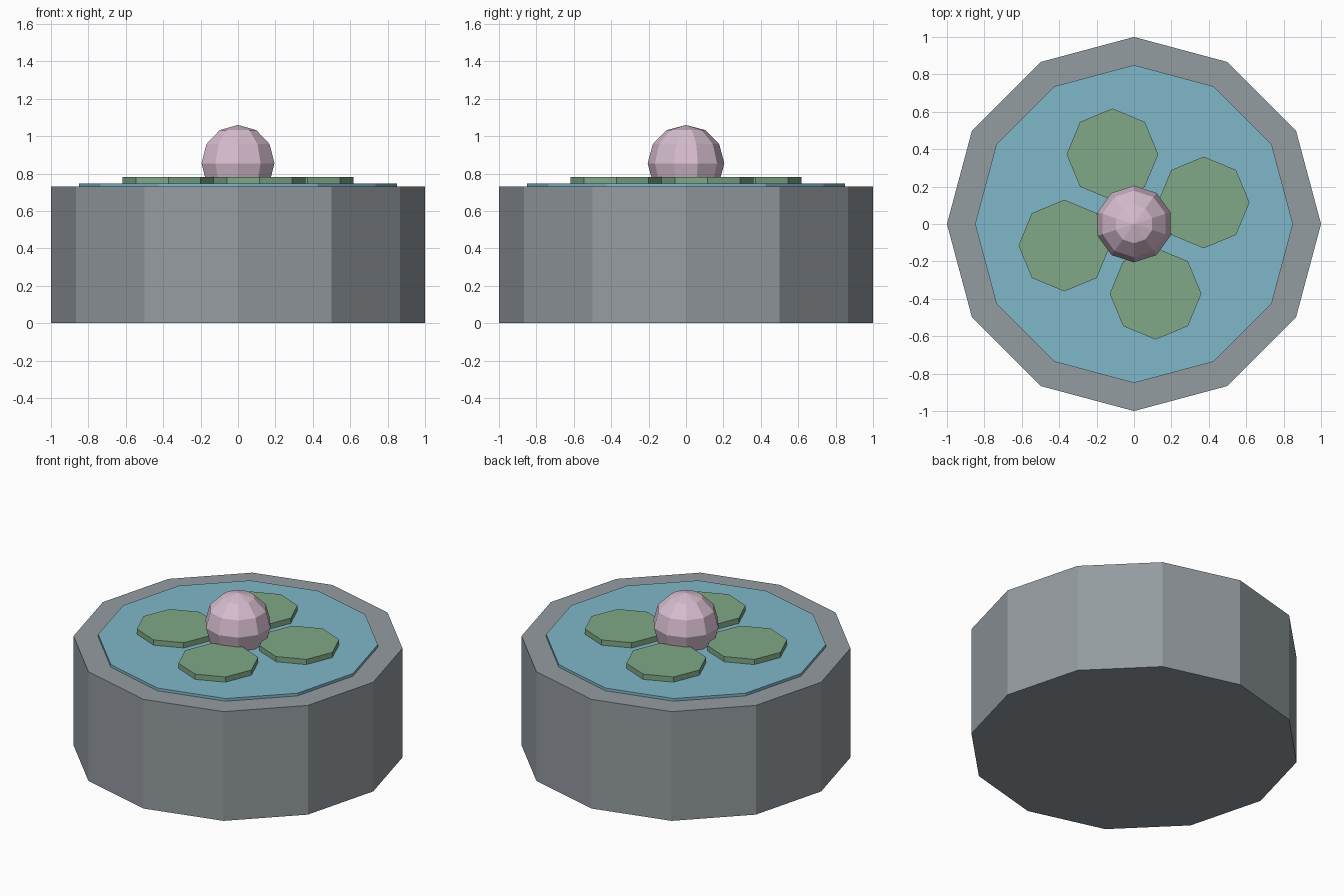
import bpy, math

if "Cube" in bpy.data.objects:
    bpy.data.objects.remove(bpy.data.objects["Cube"])


def material(name, srgb):
    lin = [((c + 0.055) / 1.055) ** 2.4 for c in srgb]
    m = bpy.data.materials.new(name)
    m.diffuse_color = (*lin, 1.0)
    m.use_nodes = True
    m.node_tree.nodes["Principled BSDF"].inputs["Base Color"].default_value = m.diffuse_color
    return m


stone = material("grey stone", (0.58, 0.61, 0.63))
water_blue = material("water blue", (0.50, 0.72, 0.79))
leaf_green = material("leaf green", (0.50, 0.66, 0.53))
petal_pink = material("petal pink", (0.84, 0.74, 0.81))


def finish(name, mat):
    ob = bpy.context.object
    ob.name = name
    ob.data.materials.append(mat)
    return ob


def disc(name, sides, radius, z0, z1, mat, x=0.0, y=0.0):
    bpy.ops.mesh.primitive_cylinder_add(
        vertices=sides, radius=radius, depth=z1 - z0,
        location=(x, y, (z0 + z1) / 2))
    return finish(name, mat)


# Stone basin and the water sheet on top
disc("basin", 12, 1.0, 0.0, 0.73, stone)
disc("water", 12, 0.85, 0.71, 0.748, water_blue)

# Four floating leaves around the middle
for i in range(4):
    a = 0.3 + i * math.pi / 2
    disc(f"lily_pad_{i + 1}", 8, 0.245, 0.743, 0.783, leaf_green,
         0.39 * math.cos(a), 0.39 * math.sin(a))

# Flower bud, partly sunk into the water
bpy.ops.mesh.primitive_uv_sphere_add(
    segments=10, ring_count=6, radius=0.205, location=(0, 0, 0.855))
finish("flower_bud", petal_pink)
